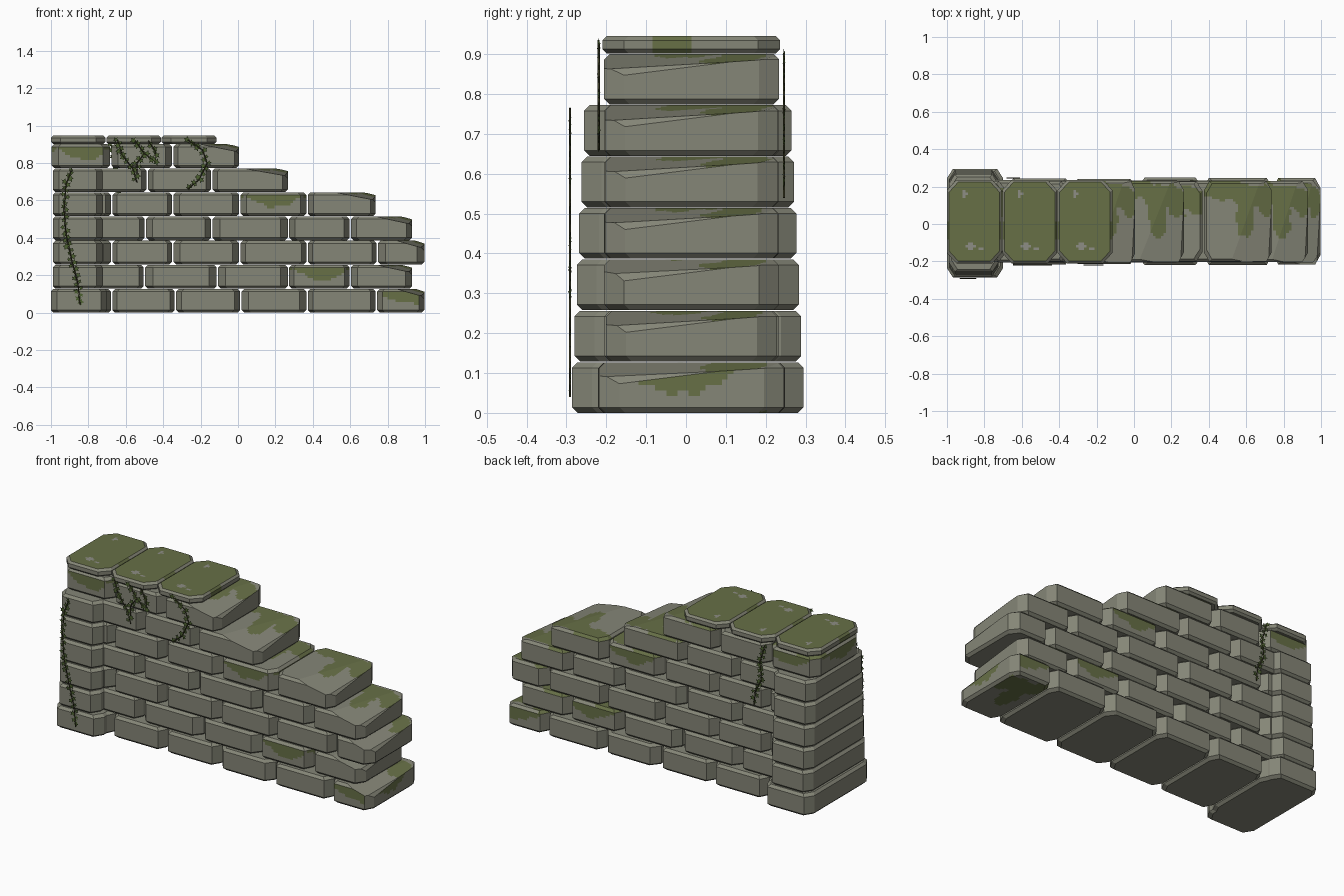
import bpy, bmesh, math, random
from mathutils import Vector, noise

random.seed(4)
cube = bpy.data.objects.get("Cube")
if cube:
    bpy.data.objects.remove(cube)


def material(name, rgb):
    m = bpy.data.materials.new(name)
    m.use_nodes = True
    m.diffuse_color = (*rgb, 1)
    m.node_tree.nodes["Principled BSDF"].inputs["Base Color"].default_value = (*rgb, 1)
    return m


STONE = material("grey stone", (0.235, 0.238, 0.185))
MOSS = material("moss green", (0.135, 0.16, 0.062))
PALE = material("pale stone", (0.27, 0.27, 0.235))
LEAF = material("ivy leaf", (0.07, 0.115, 0.028))
STEM = material("ivy stem", (0.05, 0.05, 0.02))


def finish(bm, name, mats):
    bmesh.ops.recalc_face_normals(bm, faces=bm.faces[:])
    mesh = bpy.data.meshes.new(name)
    bm.to_mesh(mesh)
    bm.free()
    for m in mats:
        mesh.materials.append(m)
    ob = bpy.data.objects.new(name, mesh)
    bpy.context.collection.objects.link(ob)
    return ob


def ring(bm, x0, x1, y0, y1, z, cx, cy):
    pts = [(x0 + cx, y0), (x1 - cx, y0), (x1, y0 + cy), (x1, y1 - cy),
           (x1 - cx, y1), (x0 + cx, y1), (x0, y1 - cy), (x0, y0 + cy)]
    return [bm.verts.new((x, y, z)) for x, y in pts]


def slice_off(bm, point, normal):
    cut = bmesh.ops.bisect_plane(bm, geom=bm.verts[:] + bm.edges[:] + bm.faces[:],
                                 plane_co=point, plane_no=normal, clear_outer=True)
    edges = [g for g in cut["geom_cut"] if isinstance(g, bmesh.types.BMEdge)]
    if edges:
        bmesh.ops.edgeloop_fill(bm, edges=edges)


def grid_cut(bm, lo, hi, step):
    for axis in range(3):
        normal = Vector([float(axis == i) for i in range(3)])
        n = int((hi[axis] - lo[axis]) / step)
        for k in range(1, n + 1):
            bmesh.ops.bisect_plane(bm, geom=bm.verts[:] + bm.edges[:] + bm.faces[:],
                                   plane_co=normal * (lo[axis] + k * step), plane_no=normal)


def in_blob(u, v, blobs):
    return any(((u - a) / ra) ** 2 + ((v - b) / rb) ** 2 < 1 for a, b, ra, rb in blobs)


# Moss shapes on brick tops (offset from the right end, y) and bare spots on caps
TOP_BLOBS = [(-0.14, 0.03, 0.05, 0.11), (-0.11, 0.15, 0.12, 0.06),
             (-0.27, 0.19, 0.12, 0.06), (-0.03, 0.1, 0.04, 0.06)]
CAP_SPOTS = [(-0.2, 0.16, 0.014, 0.016), (-0.165, -0.12, 0.026, 0.017), (-0.11, -0.135, 0.012, 0.014)]


def paint(c, n, x0, x1, top, kind):
    if kind == "cap":
        if n.z > 0.9:
            return 2 if in_blob(c.x - x1, c.y, CAP_SPOTS) else 1
        return int(abs(n.x) > 0.6 and abs(c.y + 0.03) < 0.05)
    wob = 0.02 * noise.noise(c * 18)
    if n.z > 0.4:
        return int(in_blob(c.x - x1 + wob, c.y + wob, TOP_BLOBS))
    if "drip" in kind:
        if n.z < -0.8:
            return int(top < 0.2 and in_blob(c.x - x1, c.y + wob, TOP_BLOBS))
        t = c.y + 0.2 if abs(n.x) > abs(n.y) else c.x - x0
        return int(c.z > top - 0.045 - 0.035 * math.sin(14 * t - 0.95) - wob)
    return 0


def brick(name, x0, x1, y0, y1, z0, z1, cx=0.035, cy=0.05, kind="", e=0.014):
    bm = bmesh.new()
    rings = [ring(bm, x0 + i, x1 - i, y0 + i, y1 - i, z, cx, cy)
             for i, z in ((e, z0), (0, z0 + e), (0, z1 - e), (e, z1))]
    for a, b in zip(rings, rings[1:]):
        for i in range(8):
            j = (i + 1) % 8
            bm.faces.new((a[i], a[j], b[j], b[i]))
    bm.faces.new(rings[0][::-1])
    bm.faces.new(rings[-1])
    if "broken" in kind:
        # Worn sloping top and a bevelled, skewed end
        front, back = Vector((x1, y0, z1 - 0.042)), Vector((x1, y1, z1 - 0.012))
        start = Vector((x1 - 0.6 * (x1 - x0), y0, z1))
        slice_off(bm, front, (back - front).cross(start - front))
        slice_off(bm, Vector((x1, y0, z1 - 0.06)), Vector((1, -0.1, 0.8)))
    if kind:
        grid_cut(bm, (x0, y0, z0), (x1, y1, z1), 0.014)
        bmesh.ops.recalc_face_normals(bm, faces=bm.faces[:])
        for f in bm.faces:
            f.material_index = paint(f.calc_center_median(), f.normal, x0, x1, z1, kind)
    return finish(bm, name, (STONE, MOSS, PALE))


# Wall courses: vertical joints from left to right; the last brick of each is broken
COURSES = [
    (-0.96, -0.675, -0.335, 0.015, 0.37, 0.74, 1.0),
    (-0.96, -0.5, -0.11, 0.27, 0.6, 0.935),
    (-0.96, -0.675, -0.35, 0.01, 0.37, 0.745, 1.0),
    (-0.96, -0.495, -0.14, 0.27, 0.6, 0.935),
    (-0.96, -0.675, -0.35, 0.01, 0.37, 0.74),
    (-0.96, -0.485, -0.14, 0.27),
    (-1.0, -0.68, -0.35, 0.01),
]
MOSSY = {(0, 5): "broken drip", (1, 3): "drip", (4, 3): "drip", (6, 0): "drip"}
ROW = 0.129
for r, joints in enumerate(COURSES):
    z0, z1 = r * ROW, (r + 1) * ROW - 0.002
    wide = 0.015 if r == 0 else 0
    last = len(joints) - 2
    for i, (a, b) in enumerate(zip(joints, joints[1:])):
        kind = MOSSY.get((r, i), "broken" if i == last else "")
        d = wide + random.uniform(-0.004, 0.004)
        brick(f"wall_brick_{r + 1}_{i + 1}", a + 0.004, b - 0.004, -0.202 - d, 0.23 + d, z0, z1,
              random.uniform(0.022, 0.042), kind=kind)

# Stepped end pillar
for r in range(6):
    d = 0.006 * r
    x0, x1 = (-1.0, -0.7) if r == 0 else (-0.99, -0.725)
    brick(f"pillar_stone_{r + 1}", x0, x1, -0.286 + d, 0.295 - d, r * ROW, (r + 1) * ROW - 0.002,
          0.032, 0.05)

# Mossy cap slabs
for i, x in enumerate((-1.0, -0.704, -0.408)):
    brick(f"cap_slab_{i + 1}", x, x + 0.292, -0.21, 0.236, 0.902, 0.946, 0.05, 0.055, "cap", 0.011)


def vine(name, y, points):
    # Thin stem along a smooth path
    curve = bpy.data.curves.new(name + "_stem", "CURVE")
    curve.dimensions = "3D"
    curve.bevel_depth = 0.003
    curve.bevel_resolution = 0
    spline = curve.splines.new("POLY")
    spline.points.add(len(points) - 1)
    for p, (x, z) in zip(spline.points, points):
        p.co = (x, y, z, 1)
    curve.materials.append(STEM)
    bpy.context.collection.objects.link(bpy.data.objects.new(name + "_stem", curve))
    # Flat pointed leaves on both sides of the stem
    bm = bmesh.new()
    side = 1
    for (xa, za), (xb, zb) in zip(points, points[1:]):
        n = max(2, round(math.hypot(xb - xa, zb - za) / 0.018))
        for k in range(n):
            t = k / n
            side = -side
            cx = xa + (xb - xa) * t + side * random.uniform(0.003, 0.014)
            cz = za + (zb - za) * t
            size, turn = random.uniform(0.012, 0.02), random.uniform(0, math.tau)
            tilt = random.uniform(-0.25, 0.25)
            star = []
            for s in range(10):
                rad = size * (1 if s % 2 == 0 else 0.48)
                ang = turn + s * math.pi / 5
                dx = rad * math.cos(ang)
                star.append(bm.verts.new((cx + dx, y + tilt * dx, cz + rad * math.sin(ang))))
            bm.faces.new(star)
    finish(bm, name + "_leaves", (LEAF,))


vine("pillar_vine", -0.291, [(-0.89, 0.765), (-0.92, 0.685), (-0.93, 0.55), (-0.92, 0.42),
                             (-0.89, 0.285), (-0.855, 0.15), (-0.845, 0.04)])
vine("front_vine_left", -0.219, [(-0.645, 0.925), (-0.62, 0.845), (-0.56, 0.765), (-0.54, 0.695)])
vine("front_vine_middle", -0.219, [(-0.55, 0.92), (-0.5, 0.85), (-0.44, 0.805), (-0.44, 0.86),
                                   (-0.48, 0.92)])
vine("front_vine_link", -0.219, [(-0.5, 0.85), (-0.54, 0.8), (-0.54, 0.74)])
vine("front_vine_right", -0.219, [(-0.27, 0.925), (-0.19, 0.87), (-0.165, 0.8), (-0.21, 0.71),
                                  (-0.27, 0.66)])
vine("back_vine", 0.246, [(-0.68, 0.9), (-0.65, 0.8), (-0.66, 0.7), (-0.62, 0.62), (-0.61, 0.54)])
